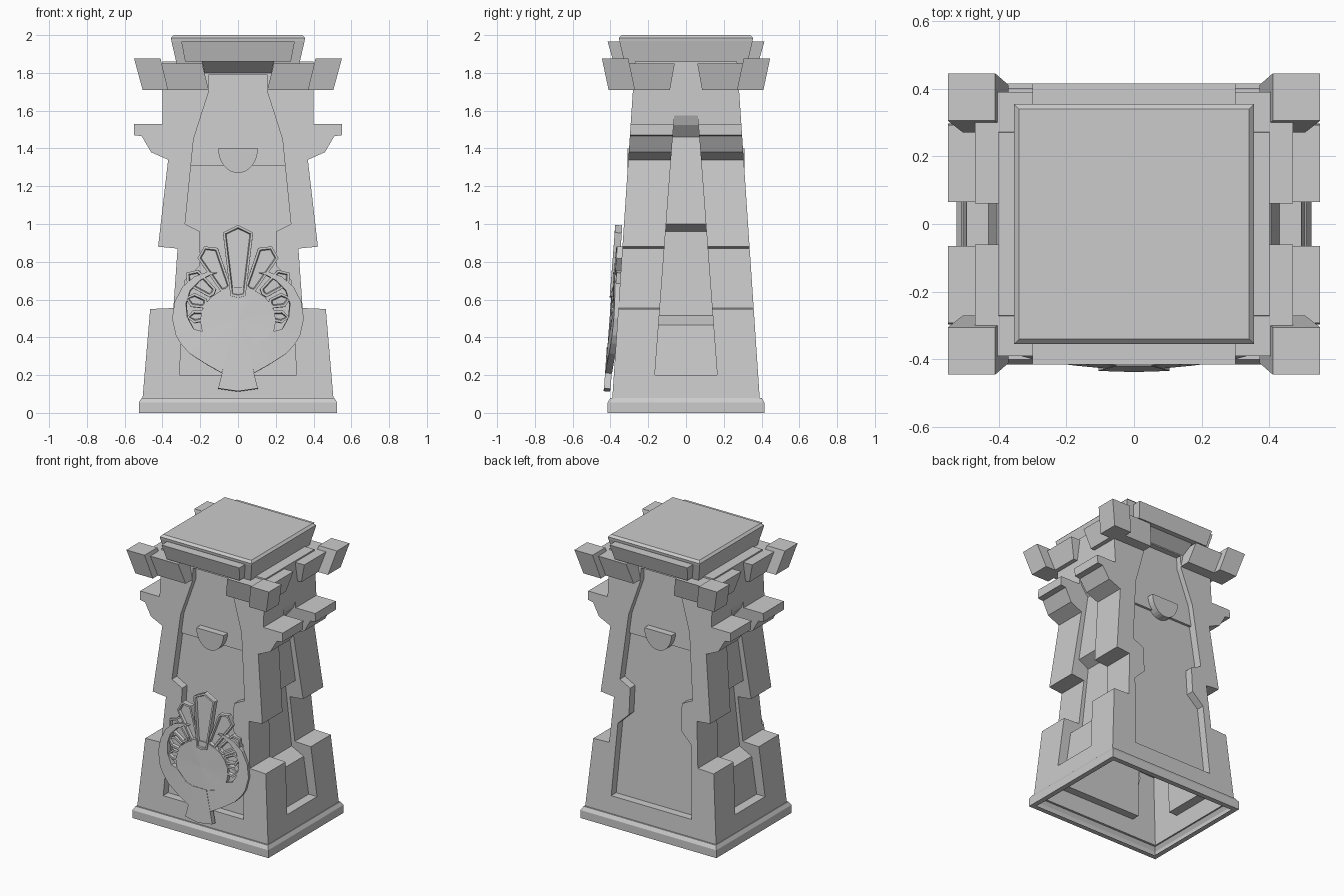
import bpy, bmesh, math

if "Cube" in bpy.data.objects:
    bpy.data.objects.remove(bpy.data.objects["Cube"])

def make(name, verts, faces):
    bm = bmesh.new()
    vs = [bm.verts.new(v) for v in verts]
    for f in faces:
        bm.faces.new([vs[i] for i in f])
    bmesh.ops.remove_doubles(bm, verts=bm.verts[:], dist=1e-5)
    bmesh.ops.recalc_face_normals(bm, faces=bm.faces[:])
    me = bpy.data.meshes.new(name)
    bm.to_mesh(me)
    bm.free()
    ob = bpy.data.objects.new(name, me)
    bpy.context.collection.objects.link(ob)
    return ob

def prism(name, pts, ya, yb):
    """x/z outline between two depth functions of z"""
    n = len(pts)
    verts = [(x, ya(z), z) for x, z in pts] + [(x, yb(z), z) for x, z in pts]
    faces = [list(range(n)), list(range(n, 2 * n))]
    faces += [(i, (i + 1) % n, n + (i + 1) % n, n + i) for i in range(n)]
    return make(name, verts, faces)

def frustum(name, b, t, z0, z1):
    """b, t = (x0, x1, y0, y1) at the bottom and top"""
    v = []
    for (x0, x1, y0, y1), z in ((b, z0), (t, z1)):
        v += [(x0, y0, z), (x1, y0, z), (x1, y1, z), (x0, y1, z)]
    return make(name, v, [(0, 1, 2, 3), (4, 5, 6, 7)] +
                [(i, (i + 1) % 4, 4 + (i + 1) % 4, 4 + i) for i in range(4)])

def flip(r, sx, sy):
    return (r[0] * sx, r[1] * sx, r[2] * sy, r[3] * sy)

def rings(name, rs, cap=False):
    v, f = [], []
    for x, y, z in rs:
        v += [(-x, -y, z), (x, -y, z), (x, y, z), (-x, y, z)]
    for k in range(len(rs) - 1):
        f += [(4 * k + i, 4 * k + (i + 1) % 4, 4 * k + 4 + (i + 1) % 4, 4 * k + 4 + i) for i in range(4)]
    if cap:
        f += [(0, 1, 2, 3), tuple(range(len(v) - 4, len(v)))]
    return make(name, v, f)

def both(half):
    return half + [(-x, z) for x, z in reversed(half)]

# half depth of the tapering body, half width of the side channel
depth = lambda z: 0.39 - (z - 0.08) * 0.067
chan = lambda z: 0.165 - (z - 0.2) * 0.075

# open plinth frame
rings("plinth", [(.49, .38, 0), (.525, .415, 0), (.525, .415, .055), (.51, .40, .08), (.50, .385, .08)])

# stepped body, carved by front, back and side recesses
outline = [(.505, .08), (.465, .55), (.342, .555), (.32, .87), (.423, .88), (.37, 1.34),
           (.46, 1.38), (.51, 1.465), (.55, 1.47), (.55, 1.53), (.40, 1.53), (.40, 1.86)]
body = prism("tower_body", both(outline), lambda z: -depth(z), depth)
recess = both([(.31, .2), (.282, .70), (.20, .78), (.20, .96), (.28, 1.0), (.235, 1.45), (.155, 1.7), (.155, 1.79)])
channel = [(.43, .2), (.405, .465), (.315, .515), (.29, .96), (.37, 1.0), (.325, 1.46),
           (.38, 1.525), (.41, 1.6), (.7, 1.6), (.7, .2)]
cutters = []
for s in (-1, 1):
    cutters.append(prism("recess_cutter", recess, lambda z: s * (depth(z) - .055), lambda z: s * (depth(z) + .3)))
    cutters.append(prism("channel_cutter", [(s * x, z) for x, z in channel], lambda z: -chan(z), chan))
for c in cutters:
    c.hide_render = True
    m = body.modifiers.new("cut", 'BOOLEAN')
    m.operation, m.solver, m.object = 'DIFFERENCE', 'EXACT', c
carved = bpy.data.meshes.new_from_object(body.evaluated_get(bpy.context.evaluated_depsgraph_get()))
body.modifiers.clear()
bm = bmesh.new()
bm.from_mesh(carved)
low = [f for f in bm.faces if f.calc_center_median().z < .085]
bmesh.ops.delete(bm, geom=low, context='FACES_ONLY')
bm.to_mesh(carved)
bm.free()
body.data = carved
for c in cutters:
    bpy.data.objects.remove(c)

# upper panels, half discs, lintels and friezes on front and back
half_disc = [(.105 * math.cos(a), 1.40 + .13 * math.sin(a)) for a in
             [-math.pi * i / 16 for i in range(17)]]
for s in (-1, 1):
    prism("upper_panel", both([(.255, 1.31), (.235, 1.45), (.155, 1.7), (.155, 1.79)]),
          lambda z: s * (depth(z) - .06), lambda z: s * (depth(z) - .038))
    prism("half_disc", half_disc, lambda z: s * .24, lambda z: s * .31)
    frustum("lintel", flip((-.175, .175, .2, .265), 1, s), flip((-.19, .19, .2, .35), 1, s), 1.79, 1.86)
    frustum("frieze", flip((-.28, .28, .25, .385), 1, s), flip((-.30, .30, .25, .415), 1, s), 1.86, 1.965)

# cornice blocks and flared corner horns
for sx in (-1, 1):
    for sy in (-1, 1):
        for name, b, t, z1 in (
                ("side_cornice", (.30, .43, .085, .30), (.30, .47, .06, .32), 1.85),
                ("front_cornice", (.155, .41, .2, .355), (.19, .43, .2, .39), 1.85),
                ("corner_horn", (.37, .505, .27, .41), (.41, .55, .305, .445), 1.875)):
            frustum(name, flip(b, sx, sy), flip(t, sx, sy), 1.71, z1)

# cap
rings("cap", [(.325, .325, 1.85), (.353, .353, 1.97), (.355, .355, 1.985), (.34, .34, 2.0)], True)

# emblem: slightly bowed and tilted plates on the front
def plate(name, verts, faces, off, groove=False, thick=.035):
    ob = make(name, [(x, 0, z) for x, z in verts], faces)
    bm = bmesh.new()
    bm.from_mesh(ob.data)
    bm.normal_update()
    for f in bm.faces:
        if f.normal.y > 0:
            f.normal_flip()
    if groove:
        f = bm.faces[:]
        bmesh.ops.inset_region(bm, faces=f, thickness=.014, use_boundary=True)
        bmesh.ops.inset_region(bm, faces=f, thickness=.006, depth=-.016, use_boundary=True)
    for v in bm.verts:
        v.co.y += -.435 + (v.co.z - .12) * .075 + .2 * v.co.x ** 2 + off
    bm.to_mesh(ob.data)
    bm.free()
    m = ob.modifiers.new("thickness", 'SOLIDIFY')
    m.thickness, m.offset = thick, -1

CZ = .53
polar = lambda r, a: (r * math.sin(math.radians(a)), CZ - r * math.cos(math.radians(a)))

# crescent: (angle from down, inner radius, outer radius)
arc = [(15, .19, .33), (33, .2, .32), (50, .2, .335), (62, .21, .345), (70, .25, .35), (85, .27, .35),
       (100, .28, .34), (115, .28, .325), (130, .265, .30), (143, .25, .27), (152, .24, .242)]
for s in (-1, 1):
    v = [p for a, r, q in arc for p in (polar(r, s * a), polar(q, s * a))]
    plate("crescent", v, [(2 * i, 2 * i + 1, 2 * i + 3, 2 * i + 2) for i in range(len(arc) - 1)], 0)
disc = [(.2 * math.sin(i * math.pi / 12), .49 + .175 * math.cos(i * math.pi / 12)) for i in range(24)]
plate("centre_disc", [(0, .49)] + disc, [(0, i + 1, (i + 1) % 24 + 1) for i in range(24)], .002)

# tail
plate("tail", [(-.05, .35), (.05, .35), (.105, .13), (0, .115), (-.105, .13)], [range(5)], -.002)

# grooved feathers: angle from up, start and end radius, half widths
def feather(a, r0, r1, w0, w1, off):
    a = math.radians(a)
    loc = [(-w0, r0 + .01), (-w1, r1 - .04), (0, r1), (w1, r1 - .04), (w0, r0 + .01), (0, r0)]
    pts = [(u * math.cos(a) + v * math.sin(a), CZ - u * math.sin(a) + v * math.cos(a)) for u, v in loc]
    plate("feather", pts, [range(6)], off, True, .03)

feather(0, .08, .465, .04, .08, -.006)
for s in (-1, 1):
    for a, r0, r1, w0, w1 in ((27, .13, .395, .03, .06), (52, .16, .345, .028, .05),
                              (74, .17, .29, .026, .038), (95, .17, .275, .026, .034)):
        feather(s * a, r0, r1, w0, w1, .006)
